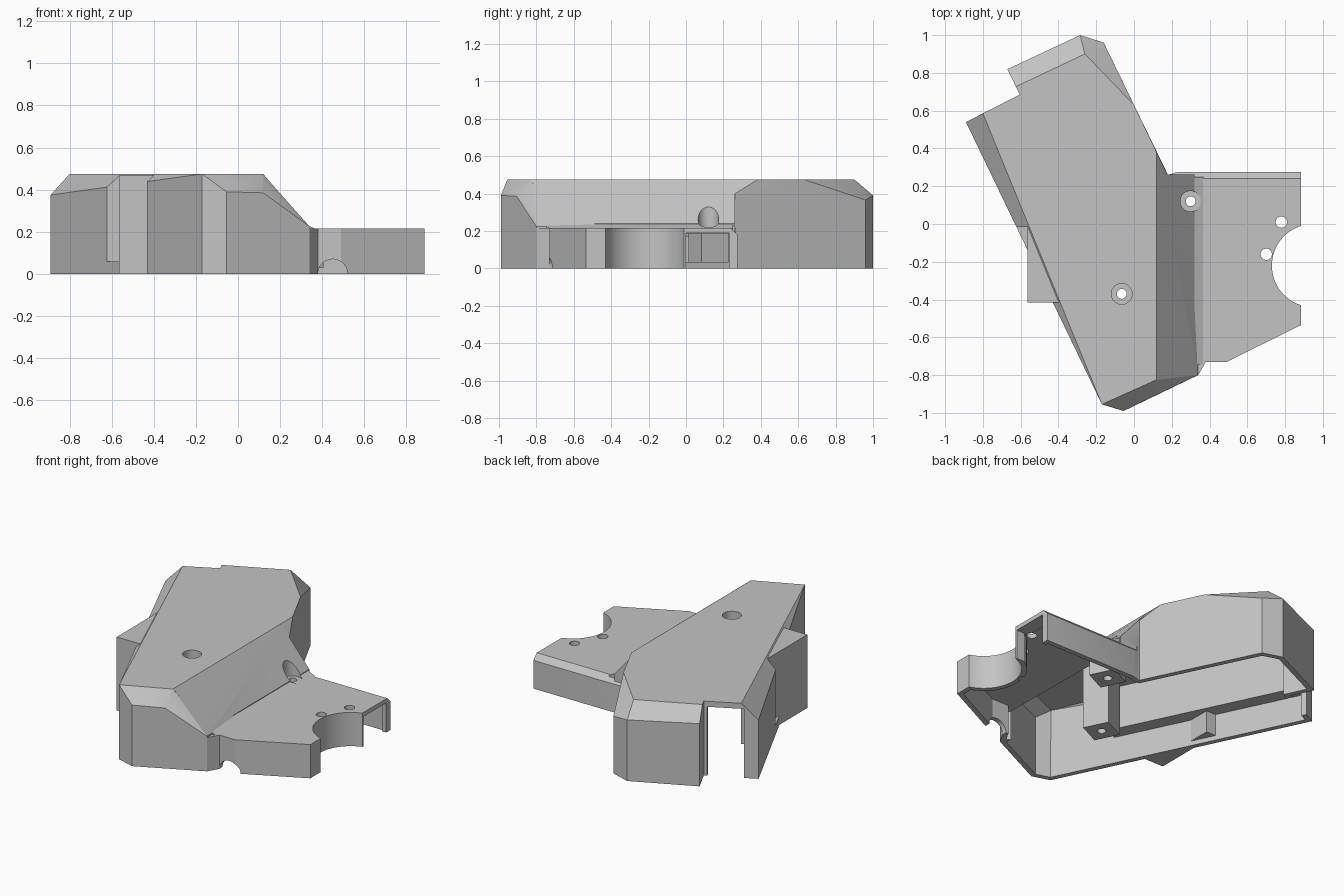
import bpy, bmesh, math
from mathutils import Vector, Matrix

if "Cube" in bpy.data.objects:
    bpy.data.objects.remove(bpy.data.objects["Cube"])

T = 0.03  # wall thickness


def finish(bm, name):
    bm.normal_update()
    bmesh.ops.recalc_face_normals(bm, faces=bm.faces[:])
    if bm.calc_volume(signed=True) < 0:
        bmesh.ops.reverse_faces(bm, faces=bm.faces[:])
    me = bpy.data.meshes.new(name)
    bm.to_mesh(me)
    bm.free()
    ob = bpy.data.objects.new(name, me)
    bpy.context.collection.objects.link(ob)
    return ob


def shrink(bm):
    """Inset a closed solid by the wall thickness and push its floor below ground."""
    bm.normal_update()
    bmesh.ops.recalc_face_normals(bm, faces=bm.faces[:])
    bm.normal_update()
    new = []
    for v in bm.verts:
        co = v.co - v.normal * T * min(v.calc_shell_factor(), 2.2)
        if v.co.z < 0.01:
            co.z = -0.1
        new.append(co)
    for v, co in zip(bm.verts, new):
        v.co = co


def hull(name, pts, inner=False):
    bm = bmesh.new()
    for p in pts:
        bm.verts.new(p)
    r = bmesh.ops.convex_hull(bm, input=bm.verts[:])
    bad = [g for g in r["geom_interior"] if isinstance(g, bmesh.types.BMVert)]
    bmesh.ops.delete(bm, geom=bad, context='VERTS')
    bmesh.ops.dissolve_limit(bm, angle_limit=math.radians(1),
                             verts=bm.verts[:], edges=bm.edges[:])
    if inner:
        shrink(bm)
    return finish(bm, name)


def prism(name, outline, top, inner=False):
    bm = bmesh.new()
    lo = [bm.verts.new((x, y, 0)) for x, y in outline]
    hi = [bm.verts.new((x, y, top)) for x, y in outline]
    n = len(lo)
    bm.faces.new(lo[::-1])
    bm.faces.new(hi)
    for i in range(n):
        j = (i + 1) % n
        bm.faces.new((lo[i], lo[j], hi[j], hi[i]))
    if inner:
        shrink(bm)
    return finish(bm, name)


def box(name, a, b, mat=Matrix()):
    bm = bmesh.new()
    bmesh.ops.create_cube(bm, size=1)
    for v in bm.verts:
        p = Vector([a[i] if v.co[i] < 0 else b[i] for i in range(3)])
        v.co = mat @ p
    return finish(bm, name)


def cyl(name, x, y, r, z0, z1, rot=Matrix()):
    bm = bmesh.new()
    bmesh.ops.create_cone(bm, cap_ends=True, segments=40, radius1=r, radius2=r, depth=z1 - z0)
    for v in bm.verts:
        v.co = rot @ (v.co + Vector((0, 0, (z0 + z1) / 2))) + Vector((x, y, 0))
    return finish(bm, name)


def boolean(ob, tool, op='DIFFERENCE'):
    m = ob.modifiers.new("bool", 'BOOLEAN')
    m.operation, m.object, m.solver = op, tool, 'EXACT'
    me = bpy.data.meshes.new_from_object(
        ob.evaluated_get(bpy.context.evaluated_depsgraph_get()))
    ob.modifiers.clear()
    ob.data = me
    bpy.data.objects.remove(tool)


# tall slanted body: wall tops, and roof corners
walls = [(-.89, .54, .375), (-.67, .82, .40), (-.285, 1, .39), (-.16, .96, .365),
         (.18, .26, .385), (.33, -.05, .205), (.34, -.8, .225), (-.055, -.99, .39),
         (-.17, -.955, .475)]
roof = [(-.80, .585, .475), (-.62, .73, .475), (-.26, .9, .475), (0, .63, .475),
        (.118, .384, .475), (.118, -.825, .475), (.12, -.905, .385)]
tall = walls + roof + [(x, y, 0) for x, y, z in walls]

# sloping side that runs down to the low plate, with a soft foot
profile = [(.02, -.8, 0), (.02, -.8, .40), (.12, -.825, .4745), (.32, -.755, .24),
           (.32, -.755, 0)]
slope = [p for x, y, z in profile for p in ((x, y, z), (x, .262, z))]
foot = [(x, y, z) for y in (-.745, .25) for x, z in ((.25, 0), (.25, .23), (.315, .238), (.368, .214), (.368, 0))]

# low plate outline with round bite
a0 = math.asin(.21 / .22)
arc = [(.95 - .22 * math.cos(a), -.22 + .22 * math.sin(a))
       for a in [-a0 + i * (2 * a0) / 24 for i in range(25)]]
arc = [(min(x, .885), y) for x, y in arc]
plate = [(.1, 0), (.2, -.7), (.34, -.8), (.38, -.73), (.49, -.73), (.885, -.535)]
plate += arc + [(.885, .275), (.23, .275), (.18, .26)]

# frame of the rear notch
notch = Matrix(((-.891, -.434, 0, -.605), (-.454, .901, 0, .685), (0, 0, 1, 0), (0, 0, 0, 1)))


def build(name, inner):
    g = T if inner else 0
    body = hull(name, tall, inner)
    # rear corner notch and shallow side notch
    boolean(body, box("cut", (-g, -g, -1), (.6, .6, 1), notch))
    boolean(body, box("cut", (-1.2, -.2 - g, .06 - g), (-.565 + g, -.015 + g, 1)))
    boolean(body, hull("slope_part", slope, inner), 'UNION')
    low = prism("plate_part", plate, .185 + T if inner else .215, inner)
    # bevel along rear edge of the plate
    bev = (Matrix.Translation((0, .2575 - g * .7, .1975 - g * .2))
           @ Matrix.Rotation(math.radians(-45), 4, 'X'))
    boolean(low, box("cut", (.2, -.3, 0), (1, .3, .2), bev))
    boolean(body, low, 'UNION')
    if not inner:
        boolean(body, hull("slope_foot", foot), 'UNION')
        boolean(body, box("side_box", (-.565, -.415, 0), (-.38, -.016, .468)), 'UNION')
    return body


cover = build("cover_shell", False)
cavity = build("cavity", True)

# screw posts and inner ledge stay solid
screws = ((.30, .12), (-.065, -.37))
ang = math.atan2(1.495, -.72)
for x, y in screws:
    m = Matrix.Translation((x, y, 0)) @ Matrix.Rotation(ang, 4, 'Z')
    boolean(cavity, box("post", (-.08, -.08, .03), (.08, .08, 1), m))
along = Matrix.Translation((-.17, -.955, 0)) @ Matrix.Rotation(ang, 4, 'Z')
boolean(cavity, box("ledge", (.42, -.12, .17), (1.60, .1, 1), along))
boolean(cover, cavity)

# counterbored screw holes
for x, y in screws:
    boolean(cover, cyl("cut", x, y, .055, .221, 1))
    boolean(cover, cyl("cut", x, y, .026, -.5, 1))
# plain holes in the plate
for x, y in ((.78, .01), (.70, -.16)):
    boolean(cover, cyl("cut", x, y, .03, -.5, 1))
# cable arch, side opening, rear slot
boolean(cover, cyl("cut", .45, -.73, .07, -.12, .12, Matrix.Rotation(math.pi / 2, 4, 'X').to_4x4()))
boolean(cover, box("cut", (.8, 0, -.1), (1, .23, .188)))
boolean(cover, box("cut", (.02, -.1, -.1), (.235, .1, .44), notch))

# single grey plastic
grey = bpy.data.materials.new("grey_plastic")
grey.diffuse_color = (.55, .55, .55, 1)
grey.use_nodes = True
grey.node_tree.nodes["Principled BSDF"].inputs["Base Color"].default_value = grey.diffuse_color
cover.data.materials.clear()
cover.data.materials.append(grey)
for p in cover.data.polygons:
    p.material_index = 0
bpy.context.view_layer.objects.active = cover
cover.select_set(True)
bpy.ops.object.shade_smooth_by_angle(angle=math.radians(20))
